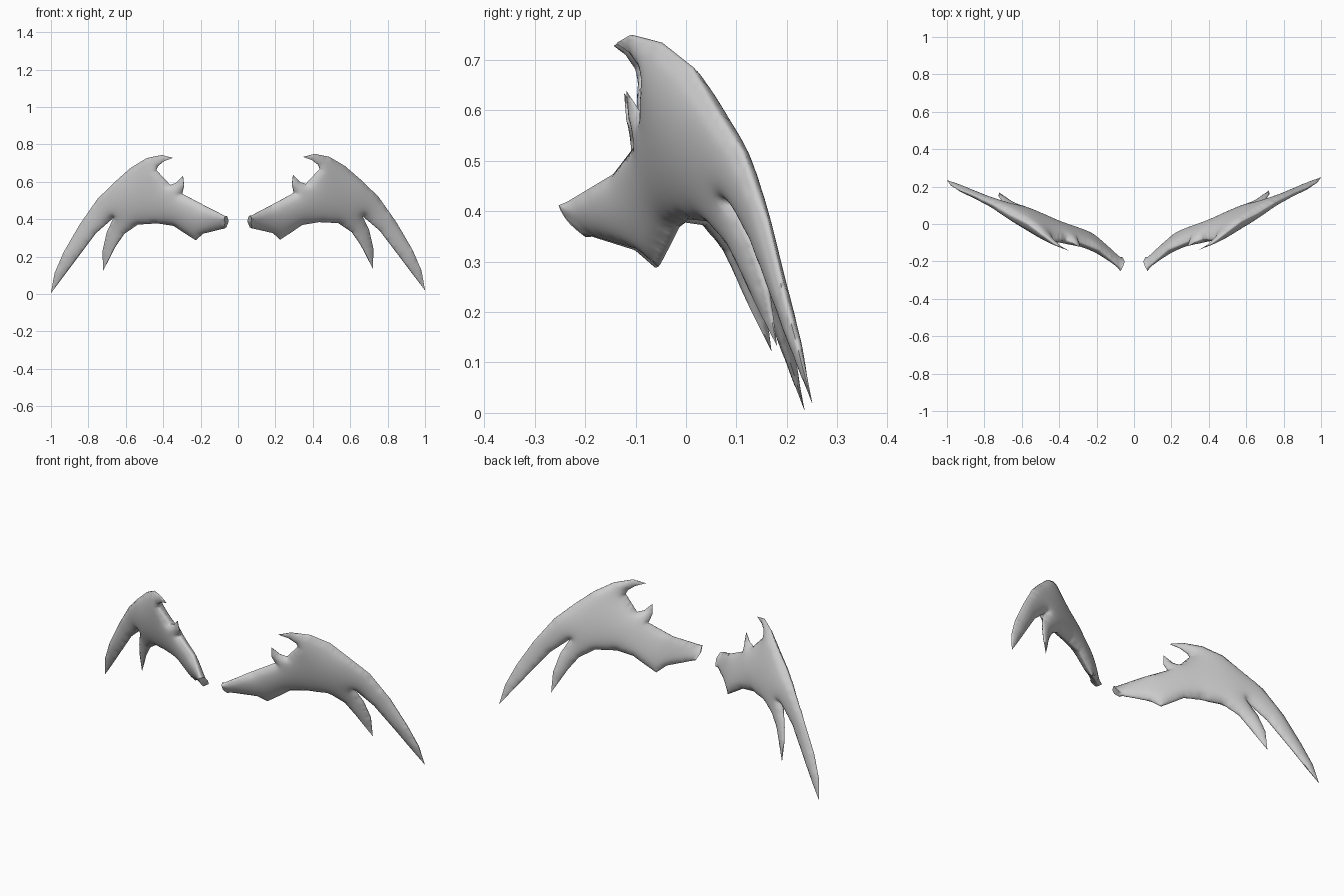
import bpy, bmesh, math
from mathutils import Vector
from mathutils.geometry import delaunay_2d_cdt

if "Cube" in bpy.data.objects:
    bpy.data.objects.remove(bpy.data.objects["Cube"])

# Outline of one horn wing: (x, z, y of the rim)
OUTLINE = [
    (.066, .415, -.24), (.060, .385, -.218), (.070, .353, -.188),   # root
    (.187, .326, -.095), (.225, .292, -.055), (.283, .33, -.035),   # lower barb
    (.342, .37, -.015), (.43, .385, .005), (.535, .38, .052),
    (.61, .33, .09), (.658, .26, .12), (.722, .134, .18),           # small blade
    (.722, .246, .162), (.70, .342, .13), (.663, .42, .095),
    (.76, .337, .135), (.866, .198, .187), (1.0, .02, .25),         # main blade
    (.979, .128, .225), (.93, .24, .195), (.845, .385, .16),
    (.75, .52, .112), (.663, .605, .058), (.572, .684, .012),
    (.49, .733, -.05), (.41, .749, -.11), (.348, .733, -.138),      # hook
    (.396, .716, -.112), (.43, .69, -.092), (.438, .668, -.085),
    (.364, .588, -.08), (.33, .60, -.095), (.294, .638, -.118),     # top spike
    (.289, .583, -.112), (.30, .54, -.09), (.18, .475, -.14),
]
TIPS = [Vector(p) for p in ((1, .02), (.722, .134), (.348, .733), (.294, .638))]
STEP = .008
RIM = .004
NORMAL = Vector((-.47, .85, .22)).normalized()


def resample(points):
    out = []
    for a, b in zip(points, points[1:] + points[:1]):
        a, b = Vector(a), Vector(b)
        n = max(1, round((b - a).xy.length / STEP))
        out += [a.lerp(b, i / n) for i in range(n)]
    return out


def inside(x, z, loop):
    hit = False
    for a, b in zip(loop, loop[1:] + loop[:1]):
        if (a[1] > z) != (b[1] > z) and x < a[0] + (z - a[1]) * (b[0] - a[0]) / (b[1] - a[1]):
            hit = not hit
    return hit


def build_sheet():
    """Triangulated outline with a relaxed middle surface and elliptical swelling."""
    rim = resample(OUTLINE)
    n = len(rim)
    flat = [p.xy for p in rim]
    row_h = STEP * .866
    for r in range(int(.76 / row_h)):
        for c in range(int(1 / STEP) + 1):
            x, z = (c + .5 * (r % 2)) * STEP, r * row_h
            if inside(x, z, OUTLINE):
                p = Vector((x, z))
                if min((p - q).length_squared for q in flat[:n]) > (.6 * STEP) ** 2:
                    flat.append(p)
    verts, _, faces, orig, _, _ = delaunay_2d_cdt(flat, [], [list(range(n))], 1, 1e-6)
    near = [set() for _ in verts]
    for f in faces:
        for a in f:
            near[a] |= set(f) - {a}
    near = [list(s) for s in near]
    fixed = [bool(o) and min(o) < n for o in orig]
    mid = [rim[min(o)].z if fixed[i] else 0.0 for i, o in enumerate(orig)]
    root = [fixed[i] and v.x <= .0705 for i, v in enumerate(verts)]
    swell = [0.0] * len(verts)
    inner = [i for i, s in enumerate(near) if s and not fixed[i]]
    free = [i for i, s in enumerate(near) if s and (not fixed[i] or root[i])]
    for _ in range(600):
        for i in inner:
            mid[i] = sum(mid[j] for j in near[i]) / len(near[i])
        for i in free:
            swell[i] = sum(swell[j] for j in near[i]) / len(near[i]) + STEP * STEP / 4
    # Even out the swelling and thin the rim towards the tips
    thick = [.42 * math.sqrt(2 * s) for s in swell]
    for _ in range(4):
        for i in inner:
            thick[i] = .4 * thick[i] + .6 * sum(thick[j] for j in near[i]) / len(near[i])
    for i, v in enumerate(verts):
        thick[i] += RIM * min(1, .1 + 10 * min((v - t).length for t in TIPS))
    return verts, faces, mid, thick


def make_wing(name, side, sheet, droop=0.0):
    verts, faces, mid, thick = sheet
    bm = bmesh.new()

    def place(i, amount):
        p = Vector((verts[i].x, mid[i], verts[i].y)) + NORMAL * thick[i] * amount
        return bm.verts.new((side * p.x, p.y - droop * p.x, p.z - droop * p.x))

    front = [place(i, -.85) for i in range(len(verts))]
    back = [place(i, .95) for i in range(len(verts))]
    count = {}
    for f in faces:
        bm.faces.new([front[i] for i in f])
        bm.faces.new([back[i] for i in reversed(f)])
        for a, b in zip(f, f[1:] + f[:1]):
            key = (min(a, b), max(a, b))
            count[key] = count.get(key, 0) + 1
    # Narrow rim joining front and back
    for (a, b), c in count.items():
        if c == 1:
            bm.faces.new([front[a], front[b], back[b], back[a]])
    loose = [v for v in bm.verts if not v.link_faces]
    bmesh.ops.delete(bm, geom=loose, context='VERTS')
    bmesh.ops.recalc_face_normals(bm, faces=bm.faces[:])
    mesh = bpy.data.meshes.new(name)
    bm.to_mesh(mesh)
    bm.free()
    ob = bpy.data.objects.new(name, mesh)
    bpy.context.collection.objects.link(ob)
    bpy.ops.object.select_all(action='DESELECT')
    ob.select_set(True)
    bpy.context.view_layer.objects.active = ob
    bpy.ops.object.shade_smooth_by_angle(angle=math.radians(75))


sheet = build_sheet()
make_wing("right_horn_wing", 1, sheet)
make_wing("left_horn_wing", -1, sheet, .015)  # left one hangs slightly lower
